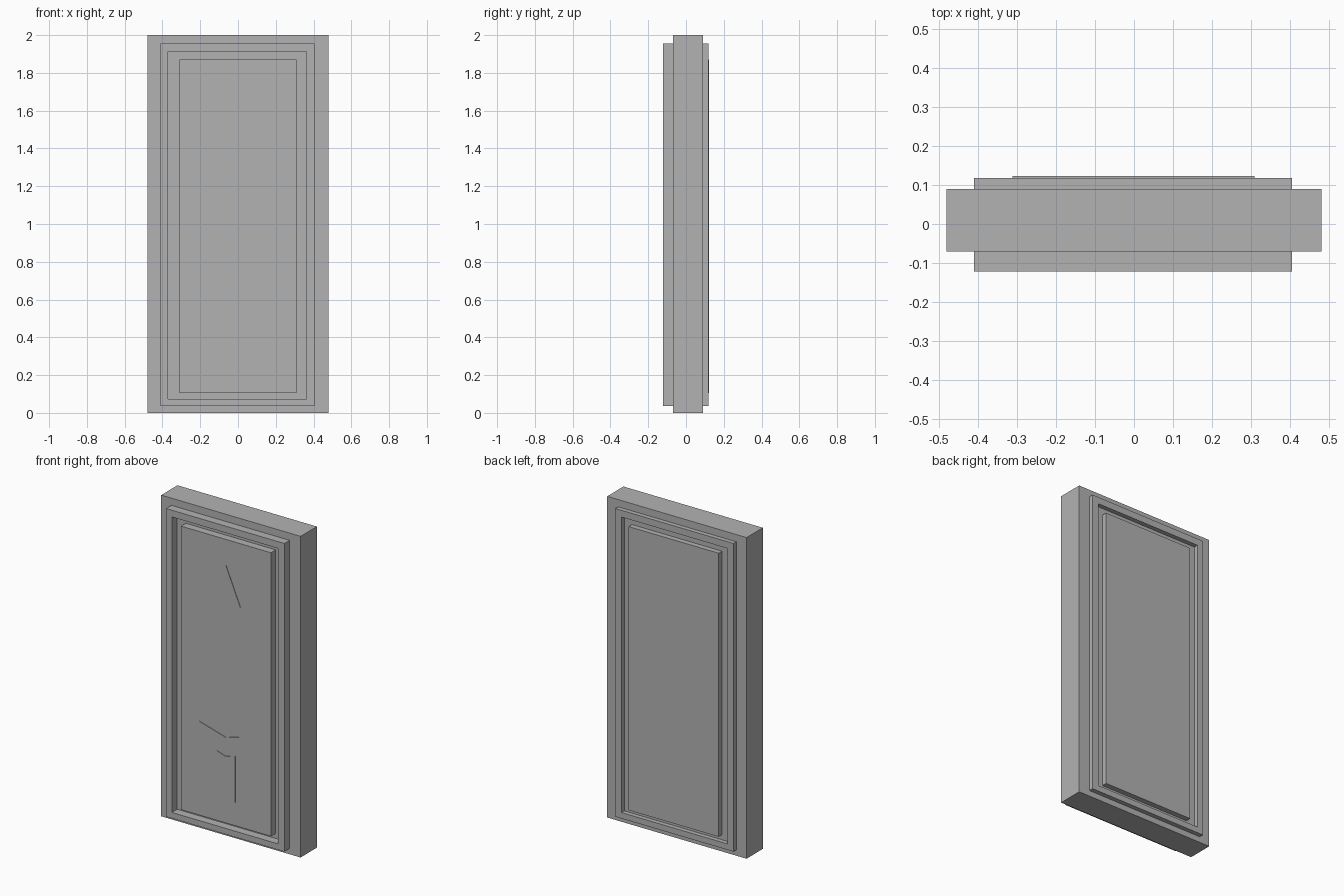
import bpy
import bmesh

cube = bpy.data.objects.get("Cube")
if cube:
    bpy.data.objects.remove(cube, do_unlink=True)

stone = bpy.data.materials.new("grey_stone")
stone.use_nodes = True
GREY = (0.45, 0.45, 0.45, 1)
stone.diffuse_color = GREY
shader = next(n for n in stone.node_tree.nodes if n.type == 'BSDF_PRINCIPLED')
shader.inputs["Base Color"].default_value = GREY
shader.inputs["Roughness"].default_value = 0.8


def finish(name, bm):
    bmesh.ops.recalc_face_normals(bm, faces=bm.faces)
    mesh = bpy.data.meshes.new(name)
    bm.to_mesh(mesh)
    bm.free()
    mesh.materials.append(stone)
    obj = bpy.data.objects.new(name, mesh)
    bpy.context.collection.objects.link(obj)
    return obj


def rect(x0, x1, z0, z1):
    return [(x0, z0), (x1, z0), (x1, z1), (x0, z1)]


def plate(name, outline, y0, y1):
    """Extrude an x-z outline from y0 to y1."""
    bm = bmesh.new()
    face = bm.faces.new([bm.verts.new((x, y0, z)) for x, z in outline])
    out = bmesh.ops.extrude_face_region(bm, geom=[face])["geom"]
    verts = [v for v in out if isinstance(v, bmesh.types.BMVert)]
    bmesh.ops.translate(bm, verts=verts, vec=(0, y1 - y0, 0))
    return finish(name, bm)


def frame(name, outer, inner, y0, y1):
    """Rectangular ring with a square section."""
    bm = bmesh.new()
    rings = [[bm.verts.new((x, y, z)) for x, z in loop]
             for loop, y in ((outer, y0), (outer, y1), (inner, y1), (inner, y0))]
    for r in range(4):
        a, b = rings[r], rings[(r + 1) % 4]
        for i in range(4):
            j = (i + 1) % 4
            bm.faces.new((a[i], a[j], b[j], b[i]))
    return finish(name, bm)


def mirrored(half):
    """Close a left-half outline, given top centre to bottom centre."""
    return half + [(-x, z) for x, z in reversed(half) if x]


# Main slab
plate("slab", rect(-0.48, 0.48, 0, 2), -0.07, 0.09)

# Raised border and centre panel on both faces
outer = rect(-0.41, 0.405, 0.036, 1.955)
inner = rect(-0.37, 0.362, 0.073, 1.913)
centre = rect(-0.311, 0.309, 0.104, 1.87)
for side, base, border_y, panel_y in (("front", -0.07, -0.122, -0.117),
                                      ("back", 0.09, 0.118, 0.123)):
    frame(side + "_border", outer, inner, base, border_y)
    plate(side + "_panel", centre, base, panel_y)

# Thin sword relief on the front panel
relief = {
    "sword_blade": [(0, 1.71), (-0.1, 1.473), (-0.1, 0.705), (0, 0.68)],
    "sword_guard": [(0, 0.638), (-0.183, 0.69), (-0.183, 0.612), (0, 0.558)],
    "sword_grip": [(0, 0.52), (-0.065, 0.54), (-0.065, 0.252), (0, 0.235)],
}
for name, half in relief.items():
    plate(name, mirrored(half), -0.115, -0.12)
